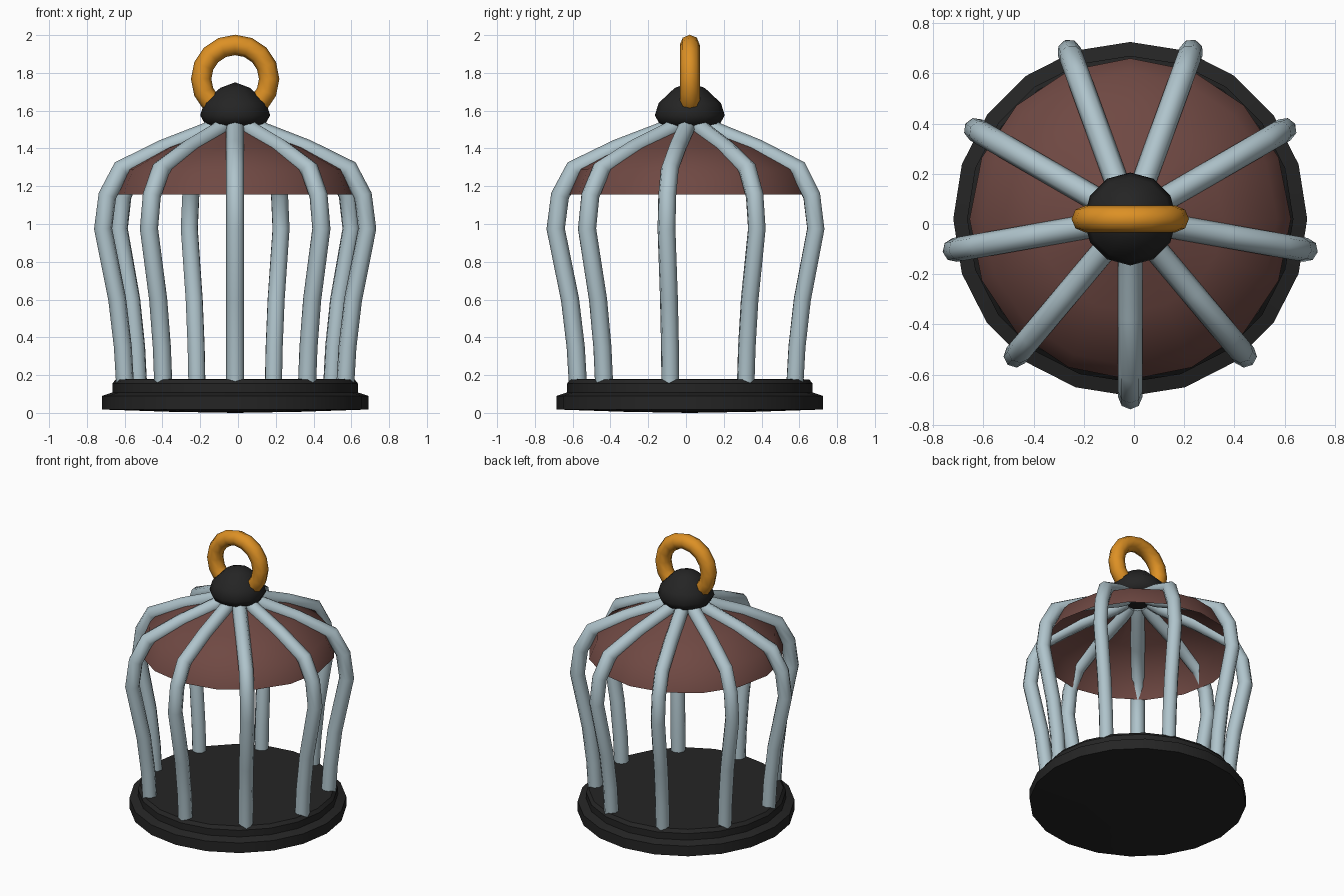
import bpy, bmesh, math
from mathutils import Vector

if "Cube" in bpy.data.objects:
    bpy.data.objects.remove(bpy.data.objects["Cube"])

CX, CY = -0.015, 0.02          # axis of the cage


def material(name, rgb):
    m = bpy.data.materials.new(name)
    m.diffuse_color = (*rgb, 1)
    m.use_nodes = True
    m.node_tree.nodes["Principled BSDF"].inputs["Base Color"].default_value = m.diffuse_color
    return m


BLACK = material("black", (0.018, 0.018, 0.018))
STEEL = material("pale_steel", (0.43, 0.55, 0.60))
BROWN = material("brown", (0.16, 0.066, 0.056))
GOLD = material("gold", (0.72, 0.28, 0.018))


def finish(bm, name, mat, angle):
    me = bpy.data.meshes.new(name)
    bmesh.ops.recalc_face_normals(bm, faces=bm.faces)
    bm.to_mesh(me)
    bm.free()
    me.materials.append(mat)
    ob = bpy.data.objects.new(name, me)
    bpy.context.collection.objects.link(ob)
    bpy.ops.object.select_all(action='DESELECT')
    ob.select_set(True)
    bpy.context.view_layer.objects.active = ob
    bpy.ops.object.shade_smooth_by_angle(angle=math.radians(angle))
    return ob


def lathe(name, profile, sides, mat, angle=35):
    """Turn (radius, height) points around the cage axis."""
    bm = bmesh.new()
    vs = [bm.verts.new((CX + r, CY, z)) for r, z in profile]
    edges = [bm.edges.new(p) for p in zip(vs, vs[1:])]
    bmesh.ops.spin(bm, geom=vs + edges, cent=(CX, CY, 0), axis=(0, 0, 1),
                   angle=math.tau, steps=sides, use_duplicate=False)
    bmesh.ops.remove_doubles(bm, verts=bm.verts, dist=1e-4)
    return finish(bm, name, mat, angle)


def sweep(name, path, side, radius, sides, mat, closed=False, angle=50):
    """Tube along a flat path; side is the normal of the path's plane."""
    bm = bmesh.new()
    n, rings = len(path), []
    for i, p in enumerate(path):
        a = path[i - 1] if (i or closed) else p
        b = path[(i + 1) % n] if (i < n - 1 or closed) else p
        d1, d2 = (p - a).normalized(), (b - p).normalized()
        t = (d1 + d2).normalized()
        out = t.cross(side)
        miter = 1 / max(0.6, t.dot(d2 if d2.length else d1))
        rings.append([bm.verts.new(p + out * (radius * miter * math.cos(k * math.tau / sides))
                                   + side * (radius * math.sin(k * math.tau / sides)))
                      for k in range(sides)])
    pairs = list(zip(rings, rings[1:])) + ([(rings[-1], rings[0])] if closed else [])
    for r0, r1 in pairs:
        for k in range(sides):
            j = (k + 1) % sides
            bm.faces.new((r0[k], r0[j], r1[j], r1[k]))
    if not closed:
        bm.faces.new(rings[0])
        bm.faces.new(rings[-1])
    return finish(bm, name, mat, angle)


# stepped base plate
lathe("base", [(0, 0), (0.35, 0.006), (0.705, 0.018), (0.705, 0.09), (0.65, 0.108),
               (0.65, 0.155), (0.632, 0.178), (0, 0.18)], 20, BLACK)

# thin open roof between the bars
roof = lathe("roof", [(0.64, 1.155), (0.585, 1.29), (0.37, 1.405), (0.12, 1.495)],
             16, BROWN, 40)

# nine bars bending in to the cap
bar_profile = [(0.592, 0.15), (0.604, 0.35), (0.634, 0.60), (0.71, 0.975),
               (0.687, 1.15), (0.612, 1.29), (0.385, 1.40), (0.15, 1.49), (0.08, 1.53)]
for i in range(9):
    a = math.radians(-90 + 40 * i)
    path = [Vector((CX + r * math.cos(a), CY + r * math.sin(a), z)) for r, z in bar_profile]
    sweep(f"bar_{i + 1}", path, Vector((-math.sin(a), math.cos(a), 0)), 0.048, 8, STEEL)

# domed cap
lathe("cap", [(0, 1.50), (0.10, 1.51), (0.16, 1.53), (0.185, 1.575), (0.165, 1.64),
              (0.08, 1.72), (0, 1.75)], 12, BLACK, 50)

# hanging ring
ring = [Vector((CX + 0.18 * math.cos(k * math.tau / 16), CY,
                1.768 + 0.18 * math.sin(k * math.tau / 16))) for k in range(16)]
sweep("hanging_ring", ring, Vector((0, 1, 0)), 0.053, 8, GOLD, closed=True)
